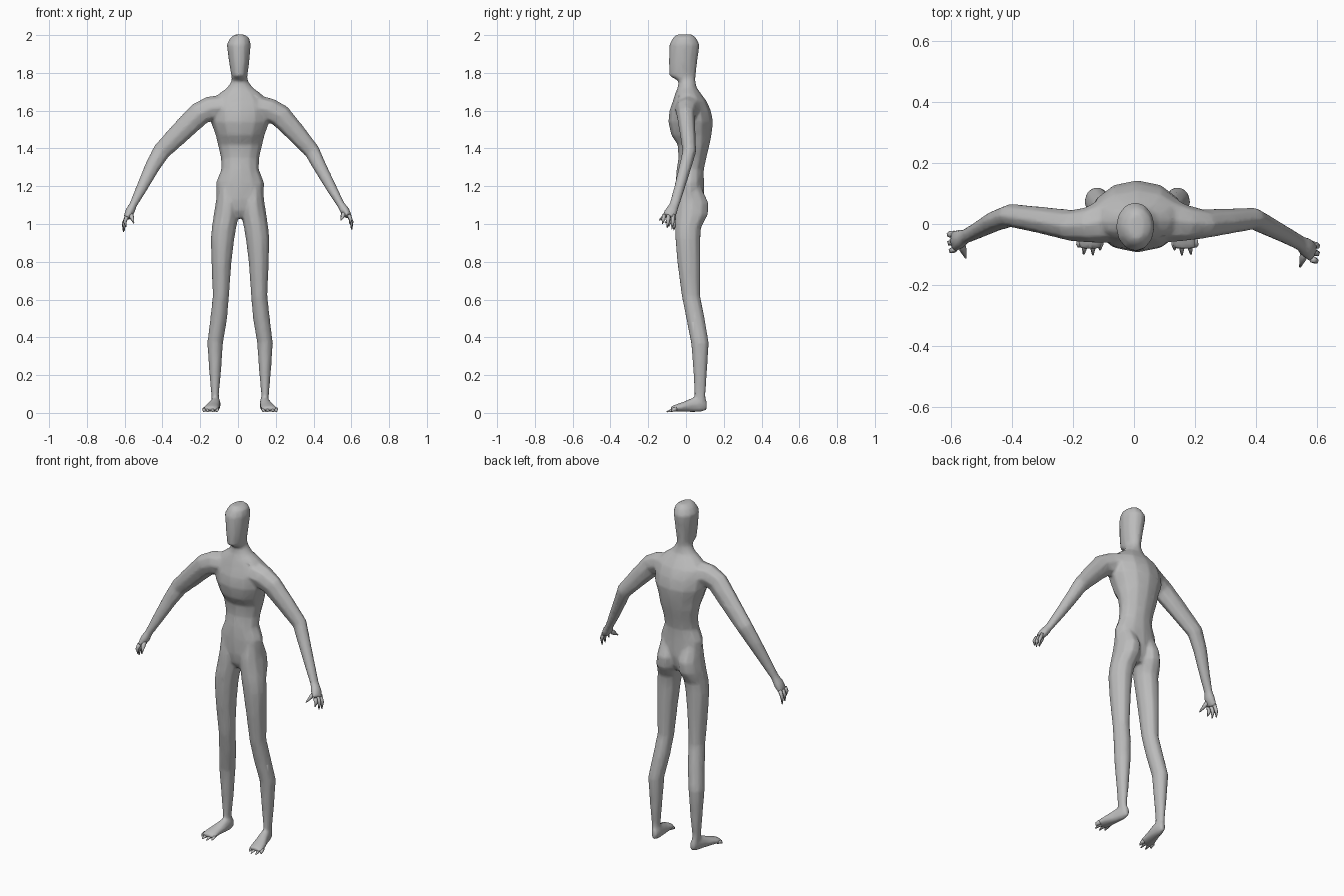
import bpy, bmesh, math
from mathutils import Vector

skin = bpy.data.materials.new("grey skin")
skin.diffuse_color = (0.5, 0.5, 0.5, 1)
CX = 0.011   # the body's own mid line
body_parts = []


def finish(name, bm):
    bmesh.ops.recalc_face_normals(bm, faces=bm.faces)
    me = bpy.data.meshes.new(name)
    bm.to_mesh(me)
    bm.free()
    me.materials.append(skin)
    ob = bpy.data.objects.new(name, me)
    bpy.context.collection.objects.link(ob)
    for p in me.polygons:
        p.use_smooth = True
    return ob


def skin_rings(name, rings):
    """Bridge rings of points into a closed tube."""
    bm = bmesh.new()
    vs = [[bm.verts.new(p) for p in r] for r in rings]
    n = len(vs[0])
    for a, b in zip(vs, vs[1:]):
        for i in range(n):
            j = (i + 1) % n
            bm.faces.new((a[i], a[j], b[j], b[i]))
    bm.faces.new(vs[0])
    bm.faces.new(vs[-1])
    return finish(name, bm)


def column(name, rows, n=10):
    """Upright tube; rows are z, x min, x max, y front, y back."""
    rings = []
    for z, x0, x1, y0, y1 in rows:
        ring = []
        for i in range(n):
            a = 2 * math.pi * i / n
            ring.append(((x0 + x1) / 2 + (x1 - x0) / 2 * math.cos(a),
                         (y0 + y1) / 2 + (y1 - y0) / 2 * math.sin(a), z))
        rings.append(ring)
    return skin_rings(name, rings)


def limb(name, rows, n=8):
    """Tube along a path; rows are x, y, z, radius in depth, radius across."""
    pts = [Vector(r[:3]) for r in rows]
    rings = []
    for k, r in enumerate(rows):
        t = (pts[min(k + 1, len(pts) - 1)] - pts[max(k - 1, 0)]).normalized()
        u = (Vector((0, 1, 0)) - t * t.y).normalized()
        v = t.cross(u)
        rings.append([pts[k] + u * r[3] * math.cos(2 * math.pi * i / n)
                      + v * r[4] * math.sin(2 * math.pi * i / n) for i in range(n)])
    return skin_rings(name, rings)


# torso from crotch to neck, running on into the long narrow head
half = [(1.03, .03, -.02, .07), (1.07, .09, -.045, .090), (1.13, .126, -.055, .098),
        (1.22, .128, -.055, .095), (1.29, .100, -.05, .095), (1.35, .102, -.04, .108),
        (1.42, .118, -.045, .125), (1.47, .130, -.078, .135), (1.54, .155, -.094, .144),
        (1.60, .158, -.088, .132), (1.65, .150, -.07, .11), (1.69, .112, -.058, .08),
        (1.72, .070, -.045, .058)]
head = [(1.755, -.035, .054, -.040, .050), (1.77, -.034, .05, -.062, .050),
        (1.785, -.036, .050, -.089, .052), (1.86, -.048, .060, -.091, .060),
        (1.95, -.060, .068, -.089, .073), (1.985, -.042, .060, -.070, .054),
        (2.003, -.018, .034, -.050, .034)]
body_parts.append(column("body", [(z, CX - w, CX + w, f, b) for z, w, f, b in half] + head, 12))

# legs, with buttocks at the top, and feet
leg = [(1.20, .02, .118, -.04, .080), (1.11, .002, .130, -.057, .122),
       (1.05, .005, .140, -.06, .119), (.98, .020, .150, -.06, .082),
       (.92, .030, .156, -.058, .078), (.80, .045, .152, -.048, .078),
       (.62, .058, .145, -.024, .076), (.50, .068, .158, .000, .100),
       (.37, .090, .174, .026, .122), (.22, .100, .164, .038, .112),
       (.10, .112, .153, .044, .104), (.04, .109, .151, .043, .107)]
foot = [(.125, .110, .040, .015, .027), (.128, .075, .046, .026, .043),
        (.134, .035, .042, .031, .039), (.146, -.015, .032, .039, .027),
        (.153, -.055, .025, .044, .020), (.155, -.080, .022, .037, .012)]


def foot_mesh(name, s):
    rings = []
    for x, y, z, w, h in foot:
        rings.append([(CX + s * (x + w * math.cos(math.pi * i / 4)), y,
                       max(.003, z + h * math.sin(math.pi * i / 4))) for i in range(8)])
    return skin_rings(name, rings)


for side, s in (("left", 1), ("right", -1)):
    rows = []
    for z, a, b, f, k in leg:
        e = sorted((CX + s * a, CX + s * b))
        rows.append((z, e[0], e[1], f, k))
    body_parts.append(column(side + "_leg", rows))
    body_parts.append(foot_mesh(side + "_foot", s))
    # pointed toes
    for i, (x0, x1, y1) in enumerate([(.125, .122, -.085), (.145, .146, -.102),
                                      (.168, .176, -.100), (.186, .194, -.075)]):
        limb(f"{side}_toe_{i + 1}", [(CX + s * x0, -.05, .02, .01, .014),
                                     (CX + s * (x0 + x1) / 2, -.07, .016, .01, .012),
                                     (CX + s * x1, y1, .006, .003, .003)], 5)

# arms flow out of the shoulders, hang apart and bend at different angles
body_parts.append(limb("right_arm", [
    (0, .025, 1.625, .085, .060), (-.08, .014, 1.62, .078, .066),
    (-.150, -.003, 1.61, .060, .066), (-.205, -.005, 1.583, .052, .064),
    (-.30, .012, 1.49, .045, .058), (-.405, .028, 1.385, .039, .049),
    (-.455, .01, 1.30, .035, .041), (-.515, -.022, 1.18, .028, .030),
    (-.556, -.042, 1.10, .025, .021)]))
body_parts.append(limb("left_arm", [
    (.02, .025, 1.625, .085, .060), (.10, .014, 1.618, .078, .066),
    (.172, .003, 1.60, .060, .065), (.225, 0, 1.572, .049, .062),
    (.30, .008, 1.49, .043, .054), (.392, .018, 1.385, .037, .043),
    (.43, -.002, 1.31, .034, .037), (.495, -.035, 1.19, .029, .029),
    (.546, -.062, 1.10, .027, .021)]))


def hand(side, wrist, palm, tips, thumb):
    w, p = Vector(wrist), Vector(palm)
    m = (w + p) / 2
    body_parts.append(limb(side + "_palm", [(*w.lerp(p, -.25), .022, .019), (*m, .034, .026),
                                            (*p, .036, .018)]))
    for i, t in enumerate(tips):
        t = Vector(t)
        base = p + Vector((0, (i - 1) * -.024, .008))
        mid = (base + t) / 2 + Vector((.008 if p.x > 0 else -.008, 0, 0))
        limb(f"{side}_finger_{i + 1}", [(*base, .012, .012), (*mid, .011, .010),
                                        (*t, .002, .003)], 5)
    t = Vector(thumb)
    limb(side + "_thumb", [(*m, .014, .016), (*((m + t) / 2), .014, .012),
                           (*t, .003, .003)], 5)


hand("right", (-.556, -.042, 1.10), (-.590, -.058, 1.03),
     [(-.606, -.035, .958), (-.602, -.065, .965), (-.592, -.092, .985)],
     (-.552, -.112, 1.005))
hand("left", (.546, -.062, 1.10), (.586, -.092, 1.04),
     [(.602, -.075, .972), (.600, -.10, .978), (.592, -.125, 1.0)],
     (.545, -.142, 1.02))

# fuse the large parts into one seamless skin
body = body_parts[0]
for ob in body_parts:
    ob.select_set(True)
bpy.context.view_layer.objects.active = body
bpy.ops.object.join()
fuse = body.modifiers.new("fuse", 'REMESH')
fuse.mode = 'VOXEL'
fuse.voxel_size = 0.008
fuse.use_smooth_shade = True
relax = body.modifiers.new("relax", 'SMOOTH')
relax.factor = 0.5
relax.iterations = 5
thin = body.modifiers.new("thin", 'DECIMATE')
thin.ratio = 0.2
